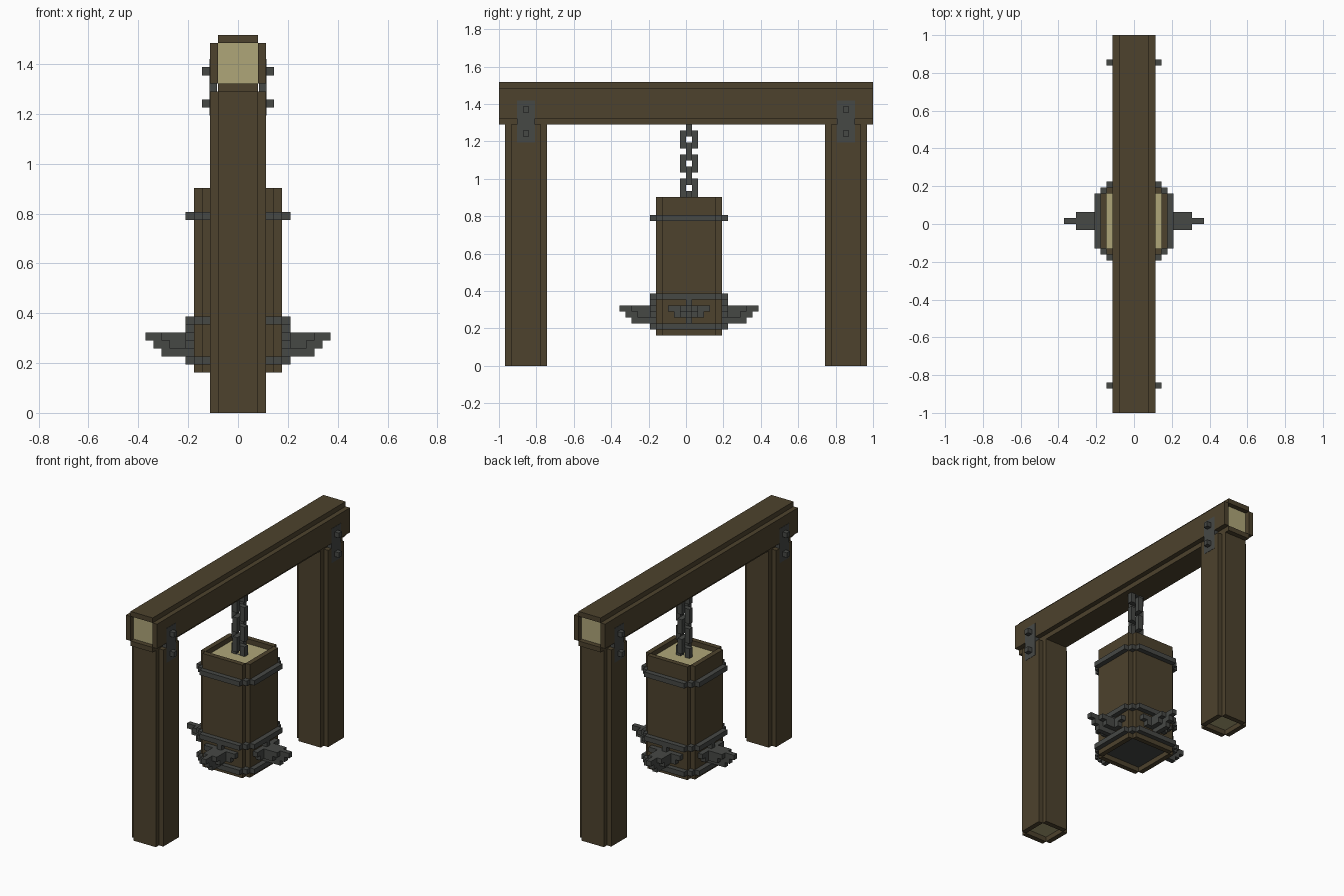
import bpy
import bmesh
from mathutils import Vector

if "Cube" in bpy.data.objects:
    bpy.data.objects.remove(bpy.data.objects["Cube"], do_unlink=True)

U = 2 / 62  # one block of the grid the model is built on


def material(name, rgb):
    m = bpy.data.materials.new(name)
    m.use_nodes = True
    lin = [((c / 255 + 0.055) / 1.055) ** 2.4 for c in rgb] + [1]
    m.diffuse_color = lin
    bsdf = m.node_tree.nodes["Principled BSDF"]
    bsdf.inputs["Base Color"].default_value = lin
    bsdf.inputs["Roughness"].default_value = 0.9
    return m


BARK = material("dark bark", (77, 66, 45))
WOOD = material("pale cut wood", (175, 166, 121))
IRON = material("dark iron", (70, 72, 69))


def blocks(name, boxes, mats):
    """One object made of boxes, each given as (low corner, high corner) in blocks."""
    bm = bmesh.new()
    for lo, hi in boxes:
        lo, hi = Vector(lo), Vector(hi)
        for v in bmesh.ops.create_cube(bm, size=1)["verts"]:
            v.co = Vector(((lo[i] + hi[i]) / 2 + v.co[i] * (hi[i] - lo[i])) * U for i in range(3))
    me = bpy.data.meshes.new(name)
    bm.to_mesh(me)
    bm.free()
    for m in mats:
        me.materials.append(m)
    ob = bpy.data.objects.new(name, me)
    bpy.context.collection.objects.link(ob)
    return ob


def log(name, axis, c1, c2, half, lo, hi, mats=(WOOD,)):
    """Four bark planks around a core sunk one block at both ends; axis is 'y' or 'z'."""
    def place(a, b, t):
        return (c1 + a, t, c2 + b) if axis == "y" else (c1 + a, c2 + b, t)

    def bar(a0, b0, a1, b1, t0, t1):
        return place(a0, b0, t0), place(a1, b1, t1)

    h, k = half, half - 1
    planks = [(-h, -k, -k, k), (k, -k, h, k), (-k, -h, k, -k), (-k, k, k, h)]
    blocks(name + "_bark", [bar(*p, lo, hi) for p in planks], [BARK])
    return blocks(name + "_core", [bar(-k, -k, k, k, lo + 1, hi - 1)], mats)


# Frame: cross beam on two posts
log("beam", "y", 0, 43.5, 3.5, -31, 31)
for side, y in (("front", -26.5), ("back", 26.5)):
    log(side + "_post", "z", 0, y, 3.5, 0, 40)
    # Iron plates tying post and beam, each with two bolts
    for hand, s in (("left", 1), ("right", -1)):
        def on_side(x0, x1, r, z0, z1):
            return (min(s * x0, s * x1), y - r, z0), (max(s * x0, s * x1), y + r, z1)
        blocks(f"{side}_{hand}_plate", [on_side(2.6, 3.55, 1.5, 37, 44)], [IRON])
        blocks(f"{side}_{hand}_bolts",
               [on_side(3.5, 4.5, 0.5, z, z + 1) for z in (38, 42)], [IRON])

# Hanging log: pale top, iron underside
CY = 0.5
core = log("hanging_log", "z", 0, CY, 5.5, 5, 28, (WOOD, IRON))
for f in core.data.polygons:
    f.material_index = 1 if f.normal.z < -0.5 else 0

# Iron bands around the hanging log
for name, z in (("lower", 6), ("middle", 11), ("upper", 24)):
    parts = []
    for s in (-1, 1):
        a, b = sorted((s * 5.5, s * 6.5))
        parts += [((a, CY - 4.5, z), (b, CY + 4.5, z + 1)),
                  ((-4.5, CY + a, z), (4.5, CY + b, z + 1))]
        for t in (-1, 1):
            parts.append(((s * 5 - .5, CY + t * 5 - .5, z), (s * 5 + .5, CY + t * 5 + .5, z + 1)))
    blocks(name + "_band", parts, [IRON])

# Stepped spikes on four sides: (start, reach, half width, bottom, top)
STEPS = [(5.5, 11.5, .5, 9, 10), (5.5, 10.5, .5, 8, 9), (5.5, 9.5, .5, 7, 8),
         (5.5, 9.5, 1.5, 9, 10), (5.5, 8.5, 1.5, 8, 9),
         (5.5, 6.5, 3.5, 9, 10), (5.5, 6.5, 2.5, 8, 9), (5.5, 6.5, .5, 7, 11)]
for name, axis, s in (("left", 0, 1), ("right", 0, -1), ("back", 1, 1), ("front", 1, -1)):
    parts = []
    for r0, r1, w, z0, z1 in STEPS:
        a, b = sorted((s * r0, s * r1))
        if axis == 0:
            parts.append(((a, CY - w, z0), (b, CY + w, z1)))
        else:
            parts.append(((-w, CY + a, z0), (w, CY + b, z1)))
    blocks(name + "_spike", parts, [IRON])

# Chain: square links, turned a quarter each time
for i, z in enumerate(range(26, 39, 2)):
    rails = [(-1.5, 1.5, z, z + 1), (-1.5, 1.5, z + 2, z + 3),
             (-1.5, -.5, z + 1, z + 2), (.5, 1.5, z + 1, z + 2)]
    if i % 2:
        parts = [((-.5, CY + a, p), (.5, CY + b, q)) for a, b, p, q in rails]
    else:
        parts = [((a, CY - .5, p), (b, CY + .5, q)) for a, b, p, q in rails]
    blocks(f"chain_link_{i + 1}", parts, [IRON])
